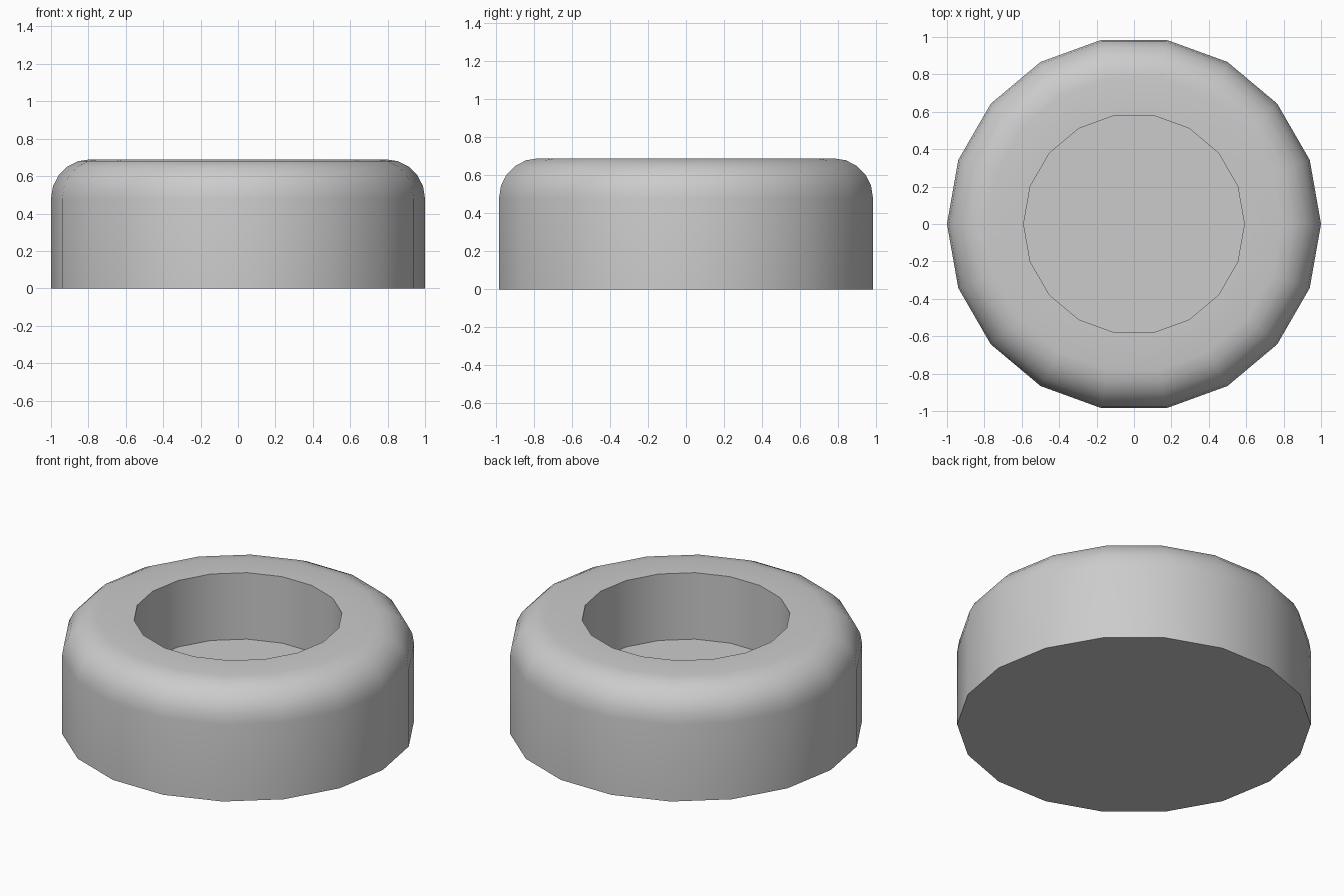
import bpy, bmesh
from math import cos, sin, pi

if "Cube" in bpy.data.objects:
    bpy.data.objects.remove(bpy.data.objects["Cube"])

SIDES = 18
RADIUS, HEIGHT = 1.0, 0.69
HOLE_RADIUS, FLOOR_Z = 0.59, 0.275
ROUND, STEPS = 0.21, 5

# Profile: base edge, rounded shoulder, rim of the recess, recess floor
profile = [(RADIUS, 0.0)]
for i in range(STEPS + 1):
    a = i / STEPS * pi / 2
    profile.append((RADIUS - ROUND + ROUND * cos(a), HEIGHT - ROUND + ROUND * sin(a)))
profile += [(HOLE_RADIUS, HEIGHT), (HOLE_RADIUS, FLOOR_Z)]

# Revolve the profile into rings and join them
bm = bmesh.new()
rings = [[bm.verts.new((r * cos(2 * pi * k / SIDES), r * sin(2 * pi * k / SIDES), z))
          for k in range(SIDES)] for r, z in profile]
for low, high in zip(rings, rings[1:]):
    for k in range(SIDES):
        n = (k + 1) % SIDES
        bm.faces.new((low[k], low[n], high[n], high[k]))

# Flat underside and recess floor
bm.faces.new(rings[0][::-1])
bm.faces.new(rings[-1])
bmesh.ops.recalc_face_normals(bm, faces=bm.faces[:])

mesh = bpy.data.meshes.new("round_cup")
bm.to_mesh(mesh)
bm.free()
cup = bpy.data.objects.new("round_cup", mesh)
bpy.context.collection.objects.link(cup)

# Smooth sides with sharp base and recess edges
bpy.context.view_layer.objects.active = cup
cup.select_set(True)
bpy.ops.object.shade_smooth_by_angle(angle=pi / 6)
